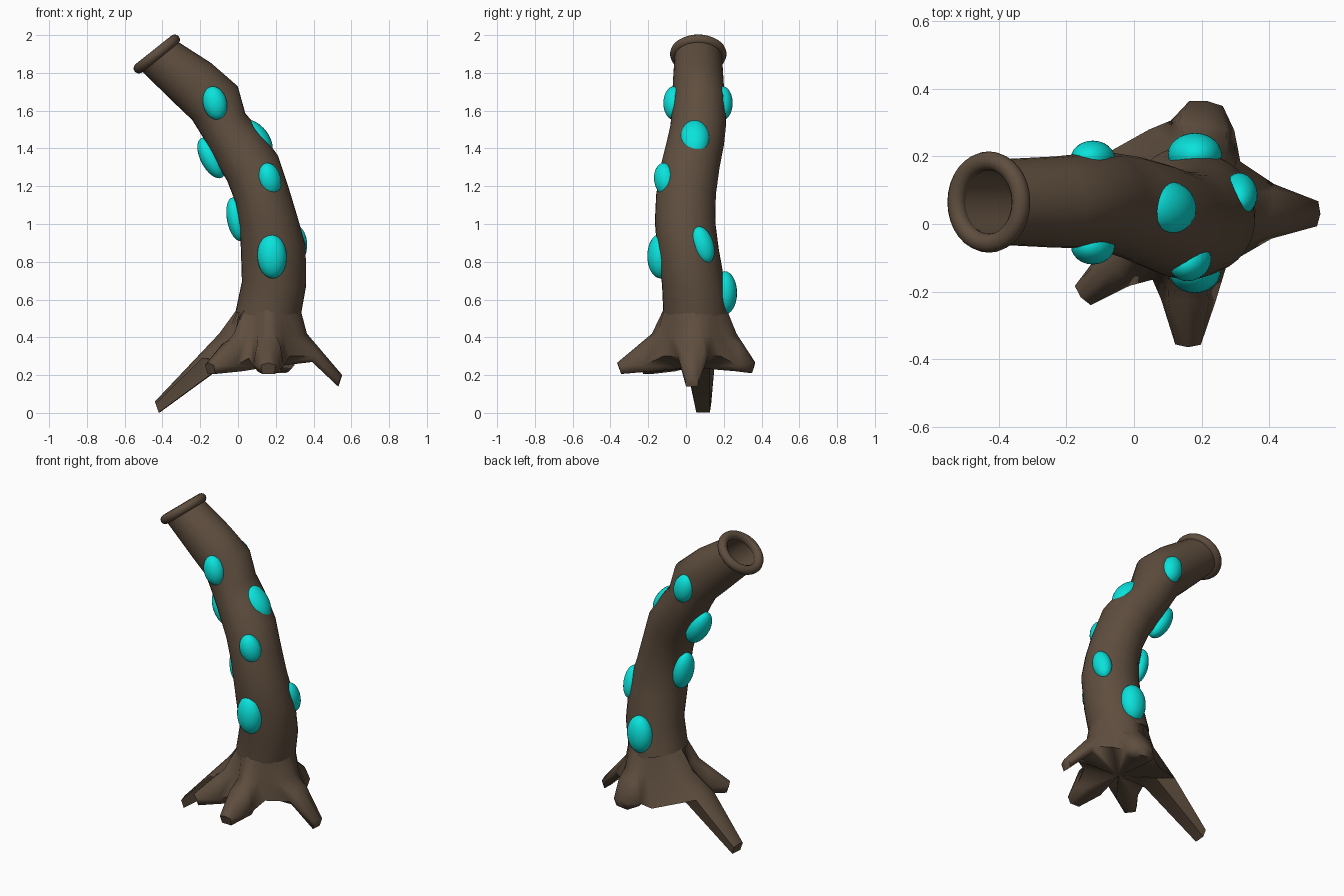
import bpy, bmesh, math
from mathutils import Vector, Matrix

if "Cube" in bpy.data.objects:
    bpy.data.objects.remove(bpy.data.objects["Cube"])


def material(name, rgb):
    m = bpy.data.materials.new(name)
    m.diffuse_color = (*rgb, 1)
    m.use_nodes = True
    m.node_tree.nodes["Principled BSDF"].inputs["Base Color"].default_value = m.diffuse_color
    return m


BARK = material("brown bark", (0.112, 0.075, 0.048))
GLOW = material("cyan growth", (0.003, 0.76, 0.71))


def finish(bm, name, mat, angle=50):
    bmesh.ops.remove_doubles(bm, verts=bm.verts, dist=0.0005)
    bmesh.ops.recalc_face_normals(bm, faces=bm.faces)
    me = bpy.data.meshes.new(name)
    bm.to_mesh(me)
    bm.free()
    me.materials.append(mat)
    ob = bpy.data.objects.new(name, me)
    bpy.context.collection.objects.link(ob)
    bpy.ops.object.select_all(action='DESELECT')
    bpy.context.view_layer.objects.active = ob
    ob.select_set(True)
    bpy.ops.object.shade_smooth_by_angle(angle=math.radians(angle))
    return ob


def loft(bm, rings, loop=False):
    vs = [[bm.verts.new(p) for p in r] for r in rings]
    pairs = list(zip(vs, vs[1:])) + ([(vs[-1], vs[0])] if loop else [])
    for a, b in pairs:
        for i in range(len(a)):
            j = (i + 1) % len(a)
            bm.faces.new((a[i], a[j], b[j], b[i]))
    return vs


# Trunk path: x, y, z, radius in the bend plane, radius along y
PATH = [
    (0.155, 0.055, 0.50, 0.172, 0.174), (0.19, 0.04, 0.68, 0.17, 0.167),
    (0.187, 0.01, 0.87, 0.172, 0.163), (0.162, -0.005, 1.01, 0.155, 0.16),
    (0.127, 0.0, 1.155, 0.146, 0.158), (0.077, 0.02, 1.295, 0.15, 0.157),
    (-0.005, 0.048, 1.42, 0.143, 0.153), (-0.075, 0.065, 1.525, 0.129, 0.147),
    (-0.122, 0.07, 1.64, 0.15, 0.142), (-0.235, 0.065, 1.742, 0.144, 0.135),
    (-0.43, 0.065, 1.90, 0.122, 0.125)]
CENTERS = [Vector(p[:3]) for p in PATH]


def tangent(i):
    if i == len(PATH) - 1:
        return Vector((-0.62, 0, 0.78))
    t = CENTERS[i + 1] - CENTERS[max(i - 1, 0)]
    t.y = 0
    return t.normalized()


def ring(i, scale=1.0, n=32):
    t = tangent(i)
    side = Vector((t.z, 0, -t.x))
    return [CENTERS[i] + side * math.cos(a) * PATH[i][3] * scale
            + Vector((0, 1, 0)) * math.sin(a) * PATH[i][4] * scale
            for a in (2 * math.pi * k / n for k in range(n))]


# Hollow trunk tube with a closed bore
bm = bmesh.new()
last = len(PATH) - 1
rings = [ring(i) for i in range(len(PATH))]
rings += [ring(last, 0.8), ring(last - 1, 0.7)]
vs = loft(bm, rings)
bm.faces.new(vs[0])
bm.faces.new(vs[-1])
finish(bm, "trunk", BARK)

# Rounded lip at the mouth
bm = bmesh.new()
t = tangent(last)
side = Vector((t.z, 0, -t.x))
lip = []
for k in range(32):
    a = 2 * math.pi * k / 32
    d = side * math.cos(a) + Vector((0, 1, 0)) * math.sin(a)
    lip.append([CENTERS[last] + d * (0.122 + 0.028 * math.cos(b)) + t * 0.028 * math.sin(b)
                for b in (2 * math.pi * j / 12 for j in range(12))])
loft(bm, lip, loop=True)
finish(bm, "mouth_lip", BARK)

# Flared base with five roots, counter-clockwise:
# (tip x, y, top z), half width, shoulder radius, base half width, underside z, next valley
ROOTS = [
    ((0.552, 0.03, 0.20), 0.037, 0.20, 0.085, 0.27, (0.315, 0.185, 0.30)),
    ((0.215, 0.365, 0.27), 0.05, 0.22, 0.10, 0.22, (0.045, 0.28, 0.225)),
    ((-0.44, 0.092, 0.06), 0.042, 0.265, 0.085, 0.26, (-0.09, -0.03, 0.28)),
    ((-0.158, -0.217, 0.265), 0.037, 0.24, 0.07, 0.22, (0.055, -0.165, 0.29)),
    ((0.16, -0.365, 0.265), 0.038, 0.23, 0.085, 0.22, (0.275, -0.12, 0.30))]
HUB = Vector((0.165, 0.05, 0))


def polar(angle, r, z):
    return Vector((HUB.x + r * math.cos(angle), HUB.y + r * math.sin(angle), z))


def heading(p):
    return math.atan2(p[1] - HUB.y, p[0] - HUB.x)


def between(a, b, f):
    return a + ((b - a + math.pi) % (2 * math.pi) - math.pi) * f


levels = [[] for _ in range(6)]
for i, (tip, w, shoulder, wide, under, valley) in enumerate(ROOTS):
    prev = ROOTS[i - 1][5]
    a = heading(tip)
    out = Vector((math.cos(a), math.sin(a), 0))
    across = Vector((-out.y, out.x, 0))
    tipv, up = Vector(tip), Vector((0, 0, 1))
    crest = polar(a, shoulder, 0.42)
    base = crest.lerp(tipv, 0.25)
    for s in (-2, -1, 0, 1, 2):
        side, edge = s / max(abs(s), 1), min(abs(s), 1)
        ang = between(a, heading(prev if s < 0 else valley), abs(s) / 3)
        levels[0].append(polar(ang, 0.163, 0.56))
        r = (shoulder, shoulder * 0.5 + 0.092, shoulder * 0.3 + 0.128)[abs(s)]
        levels[1].append(polar(ang, r, 0.42 - 0.01 * edge))
        if abs(s) == 2:   # foot of the root flank, one point for all lower levels
            foot = base + across * side * wide * 0.95
            foot.z = under + 0.03
            for lv in levels[2:]:
                lv.append(foot.copy())
            continue
        levels[2].append(base + across * s * wide * 0.72 - up * 0.02 * edge)
        levels[3].append(tipv + across * s * w - up * 0.012 * edge - out * 0.008 * edge)
        levels[4].append(tipv + across * s * w * 0.85 - up * 0.059 - out * 0.022)
        levels[5].append(polar(a, 0.23, under) + across * s * wide * 0.7)
    va = heading(valley)
    levels[0].append(polar(va, 0.163, 0.56))
    levels[1].append(polar(va, 0.182, 0.42))
    for lv in levels[2:]:
        lv.append(Vector(valley))
bm = bmesh.new()
vs = loft(bm, levels)
hub = bm.verts.new((HUB.x - 0.02, HUB.y - 0.02, 0.24))
for k in range(len(vs[-1])):
    bm.faces.new((vs[-1][k], vs[-1][(k + 1) % len(vs[-1])], hub))
bm.faces.new(vs[0])
# weld the points shared by the lower levels
bmesh.ops.remove_doubles(bm, verts=bm.verts, dist=0.0005)
bmesh.ops.dissolve_degenerate(bm, edges=bm.edges, dist=0.0005)
finish(bm, "root_base", BARK, 60)


# Glowing growths: centre, outward direction, (depth, half width, half length), long axis
def growth(name, center, normal, size, up=None):
    c, n = Vector(center), Vector(normal).normalized()
    near = min(range(len(PATH)), key=lambda i: (CENTERS[i] - c).length)
    up = Vector(up) if up else tangent(near) + Vector((0, 0, 1))
    up = (up - n * up.dot(n)).normalized()
    rot = Matrix((n, up.cross(n), up)).transposed().to_4x4()
    bm = bmesh.new()
    bmesh.ops.create_uvsphere(bm, u_segments=24, v_segments=16, radius=1)
    bm.transform(Matrix.Translation(c) @ rot @ Matrix.Diagonal((*size, 1)))
    finish(bm, name, GLOW, 60)


GROWTHS = [
    ("front_low", (0.18, -0.135, 0.83), (0, -1, 0), (0.07, 0.078, 0.118)),
    ("front_middle", (0.167, -0.112, 1.235), (0.5, -0.86, 0), (0.055, 0.062, 0.09),
     (-0.4, 0.15, 1)),
    ("front_high", (-0.122, -0.065, 1.64), (0, -1, 0), (0.055, 0.063, 0.09), (-0.25, 0, 1)),
    ("back_high", (-0.122, 0.195, 1.64), (0, 1, 0), (0.052, 0.063, 0.09), (-0.25, 0, 1)),
    ("back_low", (0.18, 0.205, 0.635), (0, 1, 0), (0.065, 0.08, 0.115)),
    ("right_high", (0.098, 0.047, 1.45), (0.8, 0, 0.58), (0.066, 0.08, 0.115)),
    ("right_low", (0.315, 0.09, 0.89), (0.95, 0.3, 0.1), (0.05, 0.057, 0.1),
     (-0.1, -0.35, 1)),
    ("left_high", (-0.14, 0.07, 1.35), (-0.85, 0.2, -0.45), (0.058, 0.075, 0.118)),
    ("left_low", (-0.006, 0.032, 1.025), (-1, 0.15, -0.2), (0.052, 0.07, 0.118))]
for g in GROWTHS:
    growth("growth_" + g[0], *g[1:])
